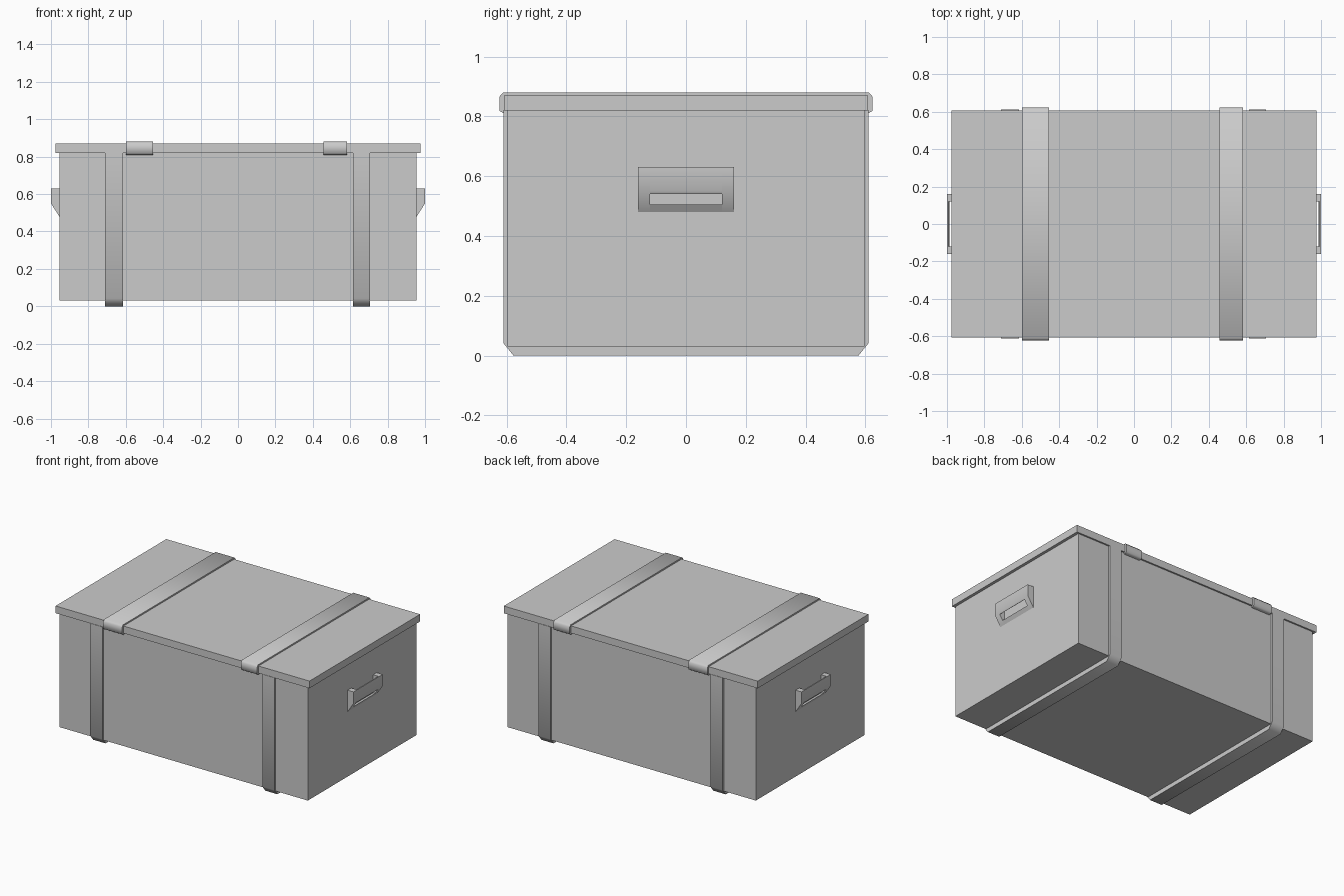
import bpy, bmesh
from math import radians

cube = bpy.data.objects.get("Cube")
if cube:
    bpy.data.objects.remove(cube, do_unlink=True)

grey = bpy.data.materials.new("plain_grey")
grey.use_nodes = True
GREY = (0.6, 0.6, 0.6, 1)
grey.diffuse_color = GREY
grey.node_tree.nodes["Principled BSDF"].inputs["Base Color"].default_value = GREY


def prism(bm, profile, axis, a, b):
    """Extrude a closed profile along x (profile is y,z) or y (profile is x,z)."""
    def place(p, t):
        return (t, p[0], p[1]) if axis == "x" else (p[0], t, p[1])
    verts = [bm.verts.new(place(p, a)) for p in profile]
    base = bm.faces.new(verts)
    ext = bmesh.ops.extrude_face_region(bm, geom=[base])["geom"]
    for v in ext:
        if isinstance(v, bmesh.types.BMVert):
            v.co["xyz".index(axis)] = b


def finish(name, bm, smooth=None):
    bmesh.ops.recalc_face_normals(bm, faces=bm.faces)
    mesh = bpy.data.meshes.new(name)
    bm.to_mesh(mesh)
    bm.free()
    mesh.materials.append(grey)
    ob = bpy.data.objects.new(name, mesh)
    bpy.context.collection.objects.link(ob)
    if smooth:
        bpy.ops.object.select_all(action="DESELECT")
        ob.select_set(True)
        bpy.context.view_layer.objects.active = ob
        bpy.ops.object.shade_smooth_by_angle(angle=radians(smooth))


def slab(name, profile, x0, x1, smooth=None):
    bm = bmesh.new()
    prism(bm, profile, "x", x0, x1)
    finish(name, bm, smooth)


def mirrored(half):
    """Close a half profile by mirroring it across the middle."""
    return half + [(-y, z) for y, z in reversed(half)]


# Chest body and overhanging lid
slab("body", mirrored([(0.597, 0.03), (0.597, 0.825)]), -0.955, 0.955)
slab("lid", mirrored([(0.608, 0.82), (0.608, 0.87)]), -0.977, 0.975)

# Straps wrapping the body, with chamfered lower corners
body_strap = mirrored([(0.577, 0), (0.611, 0.042), (0.611, 0.822)])
slab("body_strap_right", body_strap, -0.71, -0.615, 60)
slab("body_strap_left", body_strap, 0.615, 0.707, 60)

# Straps wrapping the lid, with chamfered corners all round
lid_strap = mirrored([(0.61, 0.81), (0.623, 0.818), (0.623, 0.867), (0.611, 0.88)])
slab("lid_strap_right", lid_strap, -0.6, -0.455, 60)
slab("lid_strap_left", lid_strap, 0.458, 0.583, 60)

# Cup handles: open on top, with a slot in the sloping lower face
W, SLOT = 0.16, 0.12
for side, name in ((1, "handle_left"), (-1, "handle_right")):
    bm = bmesh.new()

    def bar(points, y0, y1):
        prism(bm, [(side * x, z) for x, z in points], "y", y0, y1)

    # End walls
    for s in (1, -1):
        bar([(0.95, 0.63), (1, 0.63), (1, 0.55), (0.955, 0.48), (0.95, 0.48)],
            s * SLOT, s * W)
    # Grip above the slot and lip below it
    bar([(0.993, 0.63), (1, 0.63), (1, 0.55), (0.994, 0.54), (0.987, 0.545),
         (0.993, 0.555)], -SLOT, SLOT)
    bar([(0.95, 0.505), (0.971, 0.505), (0.955, 0.48), (0.95, 0.48)], -SLOT, SLOT)
    finish(name, bm, 40)
